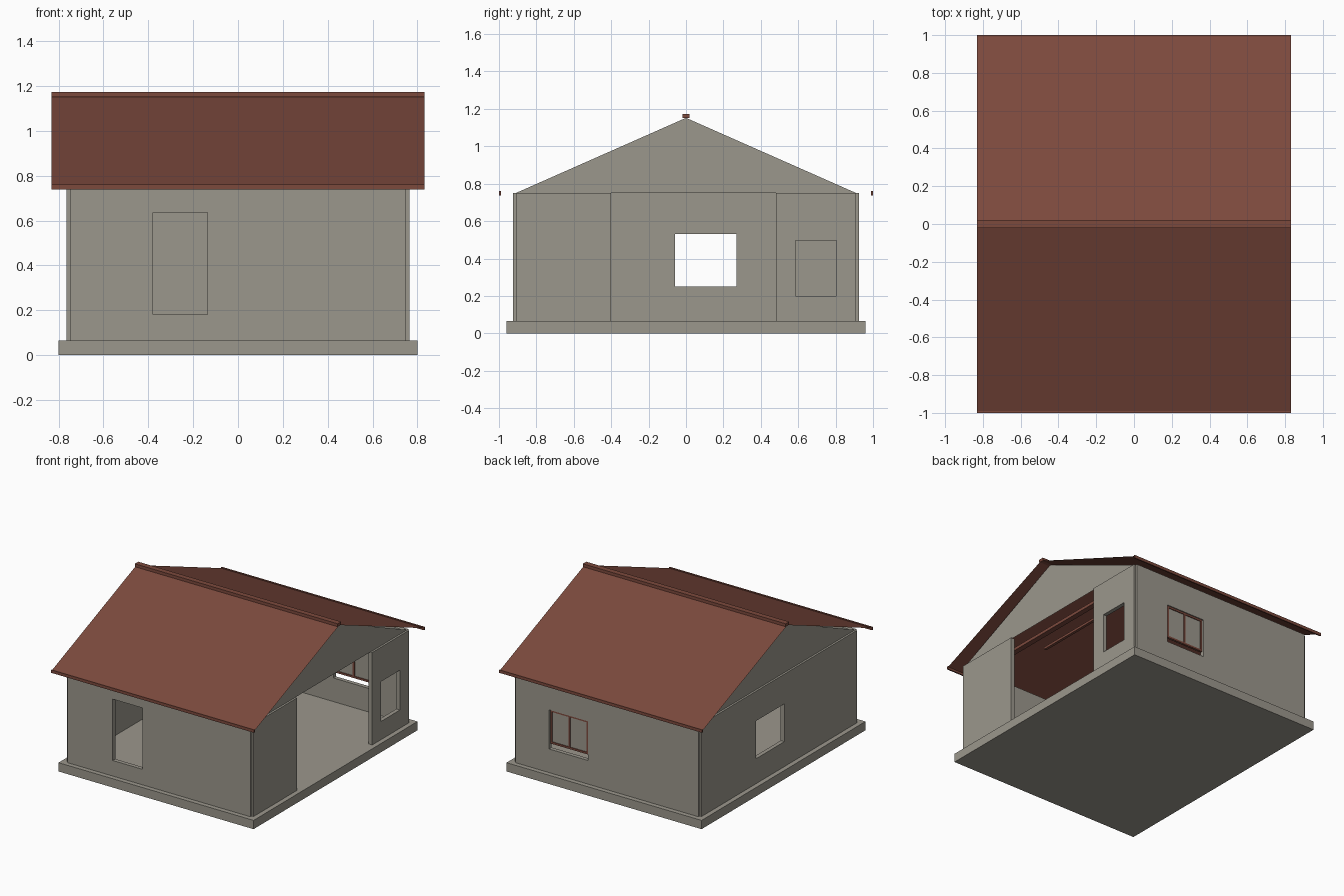
import bpy
import bmesh

cube = bpy.data.objects.get("Cube")
if cube:
    bpy.data.objects.remove(cube, do_unlink=True)


def material(name, color):
    mat = bpy.data.materials.new(name)
    mat.use_nodes = True
    mat.diffuse_color = color
    mat.node_tree.nodes["Principled BSDF"].inputs["Base Color"].default_value = color
    return mat


plaster = material("warm grey plaster", (0.33, 0.31, 0.265, 1))
clay = material("red brown clay", (0.2, 0.067, 0.046, 1))

# Main dimensions
HALF_X, HALF_Y, THICK = 0.75, 0.91, 0.03
FLOOR, EAVE, RIDGE = 0.065, 0.75, 1.152
ROOF_X, ROOF_Y = 0.832, 1.0


def finish(name, bm, mat):
    mesh = bpy.data.meshes.new(name)
    bm.to_mesh(mesh)
    bm.free()
    mesh.materials.append(mat)
    obj = bpy.data.objects.new(name, mesh)
    bpy.context.collection.objects.link(obj)
    return obj


def box(name, low, high, mat):
    bm = bmesh.new()
    bmesh.ops.create_cube(bm, size=1)
    for v in bm.verts:
        v.co = [(a + b) / 2 + c * (b - a) for a, b, c in zip(low, high, v.co)]
    return finish(name, bm, mat)


def sheet(name, points, mat):
    bm = bmesh.new()
    bm.faces.new([bm.verts.new(p) for p in points])
    return finish(name, bm, mat)


def wall(name, along_x, offset, start, end, hole=None):
    """Upright wall on a centre line, with an optional (start, end, bottom, top) opening."""
    us, zs = [start, end], [FLOOR, EAVE]
    if hole:
        us, zs = [start, hole[0], hole[1], end], [FLOOR, hole[2], hole[3], EAVE]
    bm = bmesh.new()
    grid = [[bm.verts.new((u, offset, z) if along_x else (offset, u, z))
             for z in zs] for u in us]
    for i in range(len(us) - 1):
        for j in range(len(zs) - 1):
            if hole and i == j == 1:
                continue
            bm.faces.new((grid[i][j], grid[i + 1][j], grid[i + 1][j + 1], grid[i][j + 1]))
    obj = finish(name, bm, plaster)
    solid = obj.modifiers.new("thickness", "SOLIDIFY")
    solid.thickness = THICK
    solid.offset = 0


# Base slab
box("base_slab", (-0.8, -0.96, 0), (0.8, 0.96, FLOOR), plaster)

# Walls, with a wide open bay on the +x side
wall("front_wall", True, -HALF_Y, -HALF_X, HALF_X, (-0.38, -0.137, 0.18, 0.635))
wall("back_wall", True, HALF_Y, -HALF_X, HALF_X, (0.155, 0.475, 0.24, 0.53))
wall("right_wall", False, -HALF_X, -HALF_Y, HALF_Y, (-0.06, 0.27, 0.25, 0.53))
wall("left_wall_front", False, HALF_X, -HALF_Y, -0.4)
wall("left_wall_back", False, HALF_X, 0.48, HALF_Y, (0.585, 0.805, 0.2, 0.495))

# Gables
for side, x in (("left", HALF_X), ("right", -HALF_X)):
    sheet(side + "_gable", [(x, -HALF_Y, EAVE), (x, HALF_Y, EAVE), (x, 0, RIDGE)], plaster)

# Roof slopes with eave boards
for side, s in (("front", -1), ("back", 1)):
    edge = s * ROOF_Y
    sheet(side + "_roof", [(s * ROOF_X, edge, EAVE), (s * ROOF_X, 0, RIDGE + 0.003),
                           (-s * ROOF_X, 0, RIDGE + 0.003), (-s * ROOF_X, edge, EAVE)], clay)
    ys = sorted((edge, edge - s * 0.01))
    box(side + "_eave_board", (-ROOF_X, ys[0], 0.738), (ROOF_X, ys[1], 0.76), clay)

# Ridge cap
box("ridge_cap", (-ROOF_X, -0.02, RIDGE - 0.002), (ROOF_X, 0.02, 1.172), clay)

# Back window: rails, posts and panes
left, right, low, high, bar = 0.16, 0.47, 0.28, 0.53, 0.014
y0, y1 = HALF_Y - 0.008, HALF_Y + 0.008
for name, z in (("bottom", low), ("top", high - bar)):
    box("window_rail_" + name, (left, y0, z), (right, y1, z + bar), clay)
for name, x in (("outer", left), ("middle", (left + right - bar) / 2), ("inner", right - bar)):
    box("window_post_" + name, (x, y0, low), (x + bar, y1, high), clay)
box("window_panes", (left, HALF_Y - 0.002, low), (right, HALF_Y + 0.002, high), plaster)

# Ceiling ties under the roof
box("long_ceiling_tie", (0.59, -0.7, 0.752), (0.63, 0.7, 0.775), clay)
box("short_ceiling_tie", (0.465, -0.38, 0.752), (0.485, 0.5, 0.77), clay)
